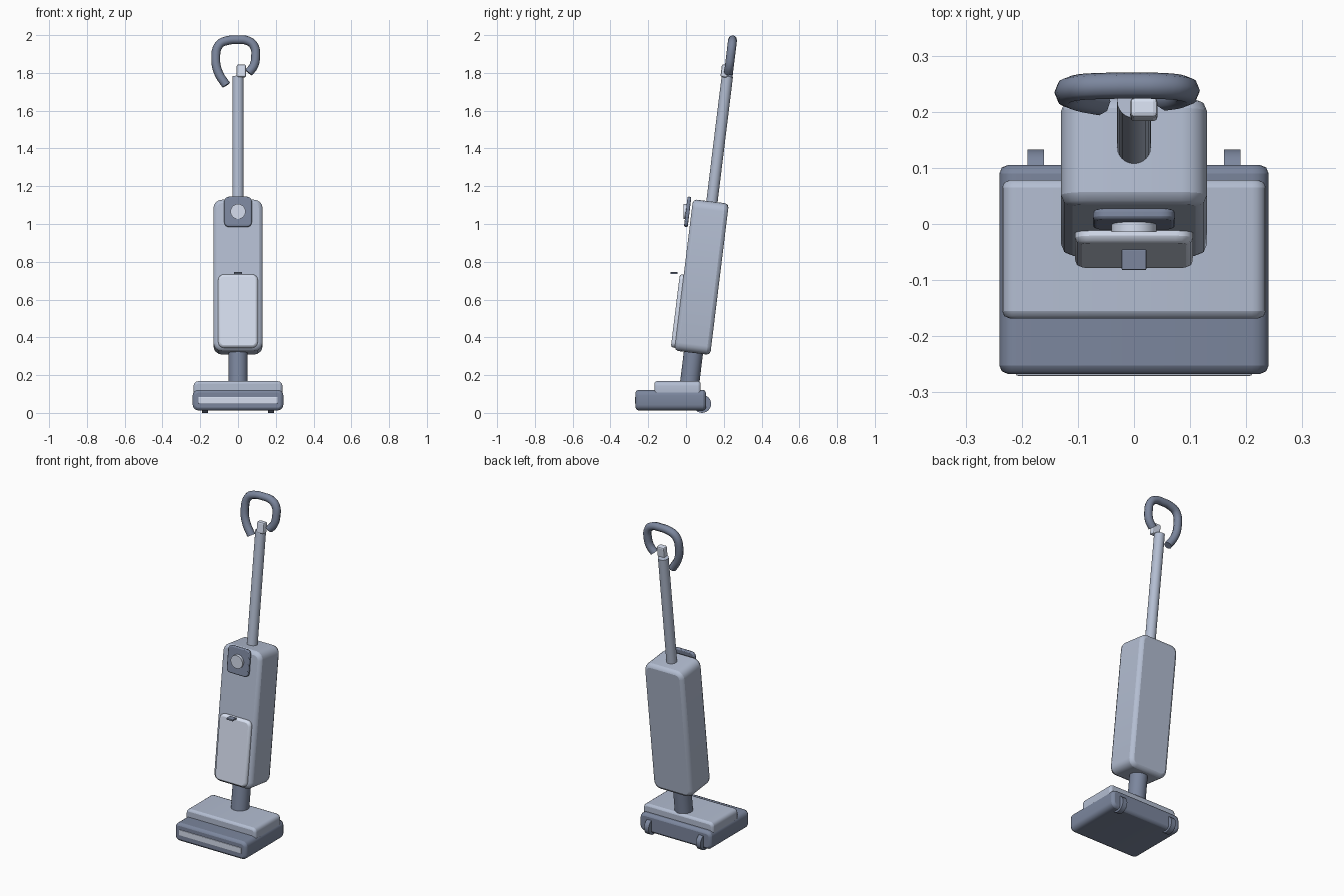
import bpy, bmesh, math
from mathutils import Matrix, Vector

if "Cube" in bpy.data.objects:
    bpy.data.objects.remove(bpy.data.objects["Cube"])

TILT = Matrix.Rotation(math.radians(-7), 4, 'X')   # upright leans back about the origin
FLAT = Matrix.Identity(4)


def material(name, rgb):
    m = bpy.data.materials.new(name)
    m.diffuse_color = (*rgb, 1)
    m.use_nodes = True
    m.node_tree.nodes["Principled BSDF"].inputs["Base Color"].default_value = m.diffuse_color
    return m


DARK = material("dark_slate", (0.20, 0.24, 0.34))
MID = material("mid_slate", (0.45, 0.51, 0.64))
LIGHT = material("light_slate", (0.67, 0.73, 0.86))


def make(name, bm, frame, mat):
    bmesh.ops.recalc_face_normals(bm, faces=bm.faces)
    me = bpy.data.meshes.new(name)
    bm.to_mesh(me)
    bm.free()
    me.materials.append(mat)
    ob = bpy.data.objects.new(name, me)
    ob.matrix_world = frame
    bpy.context.collection.objects.link(ob)
    return ob


def box(name, mat, lo, hi, bevel, frame=FLAT):
    lo, hi = Vector(lo), Vector(hi)
    bm = bmesh.new()
    bmesh.ops.create_cube(bm, size=1, matrix=Matrix.Translation((lo + hi) / 2)
                          @ Matrix.Diagonal((*(hi - lo), 1)))
    ob = make(name, bm, frame, mat)
    m = ob.modifiers.new("bevel", 'BEVEL')
    m.width, m.segments = bevel, 2
    return ob


def rounded_plate(name, mat, half_x, z0, z1, y0, y1, corner, edge, frame=FLAT):
    # upright slab with rounded outline corners and a softened rim
    bm = bmesh.new()
    verts = []
    for i, (sx, cz) in enumerate(((1, z1 - corner), (-1, z1 - corner),
                                  (-1, z0 + corner), (1, z0 + corner))):
        for k in range(5):
            a = math.radians(90 * i + 22.5 * k)
            verts.append(bm.verts.new((sx * (half_x - corner) + corner * math.cos(a),
                                       y0, cz + corner * math.sin(a))))
    face = bm.faces.new(verts)
    ext = bmesh.ops.extrude_face_region(bm, geom=[face])
    moved = [g for g in ext["geom"] if isinstance(g, bmesh.types.BMVert)]
    bmesh.ops.translate(bm, verts=moved, vec=(0, y1 - y0, 0))
    if not face.is_valid or len([f for f in bm.faces if len(f.verts) > 4]) < 2:
        bm.faces.new(verts)
    ob = make(name, bm, frame, mat)
    m = ob.modifiers.new("bevel", 'BEVEL')
    m.width, m.segments, m.angle_limit = edge, 2, math.radians(40)
    return smooth(ob)


def smooth(ob):
    bpy.ops.object.select_all(action='DESELECT')
    ob.select_set(True)
    bpy.context.view_layer.objects.active = ob
    bpy.ops.object.shade_smooth_by_angle(angle=math.radians(30))
    return ob


def rod(name, mat, center, radius, length, axis='Z', frame=FLAT, sides=24):
    turn = {'Z': FLAT, 'X': Matrix.Rotation(math.pi / 2, 4, 'Y'),
            'Y': Matrix.Rotation(math.pi / 2, 4, 'X')}[axis]
    bm = bmesh.new()
    bmesh.ops.create_cone(bm, cap_ends=True, segments=sides, radius1=radius, radius2=radius,
                          depth=length, matrix=Matrix.Translation(center) @ turn)
    return smooth(make(name, bm, frame, mat))


# floor head
rounded_plate("floor_head", DARK, 0.24, 0.013, 0.122, -0.267, 0.105, 0.03, 0.015)
rounded_plate("head_cover", MID, 0.235, 0.075, 0.168, -0.168, 0.078, 0.025, 0.013)
box("front_strip", LIGHT, (-0.21, -0.2705, 0.05), (0.21, -0.24, 0.085), 0.003)
for side, s in (("left", -1), ("right", 1)):
    rod(side + "_wheel", DARK, (s * 0.175, 0.085, 0.048), 0.048, 0.03, 'X')

# leaning upright
rod("neck", DARK, (0, 0, 0.235), 0.051, 0.21, frame=TILT)
rounded_plate("body", MID, 0.13, 0.32, 1.127, -0.101, 0.09, 0.045, 0.02, TILT)
rounded_plate("dust_bin_panel", LIGHT, 0.105, 0.335, 0.725, -0.122, -0.06, 0.03, 0.012, TILT)
box("bin_latch", DARK, (-0.022, -0.082, 0.735), (0.022, -0.045, 0.745), 0.002)

# control panel and button
rounded_plate("control_panel", DARK, 0.073, 0.977, 1.138, -0.131, -0.111, 0.025, 0.006, TILT)
rod("power_button", LIGHT, (0, -0.005, 1.066), 0.04, 0.018, 'Y')

# pole and trigger
rod("pole", MID, (0, 0, 1.445), 0.03, 0.7, frame=TILT)
box("trigger", LIGHT, (-0.007, -0.036, 1.788), (0.042, 0.0, 1.855), 0.008, TILT)

# looped handle: tube along a smooth open path
path = [(-0.062, 1.735), (-0.103, 1.80), (-0.118, 1.873), (-0.1, 1.95), (-0.055, 1.972),
        (0, 1.976), (0.05, 1.971), (0.084, 1.945), (0.093, 1.883), (0.082, 1.835), (0.055, 1.802)]
curve = bpy.data.curves.new("handle", 'CURVE')
curve.dimensions = '3D'
curve.bevel_depth, curve.bevel_resolution = 0.0235, 2
curve.use_fill_caps = True
curve.materials.append(DARK)
sp = curve.splines.new('BEZIER')
sp.resolution_u = 4
sp.bezier_points.add(len(path) - 1)
for p, (x, z) in zip(sp.bezier_points, path):
    p.co = (x, 0.004, z / math.cos(math.radians(7)))
    p.handle_left_type = p.handle_right_type = 'AUTO'
handle = bpy.data.objects.new("handle", curve)
handle.matrix_world = TILT
bpy.context.collection.objects.link(handle)
